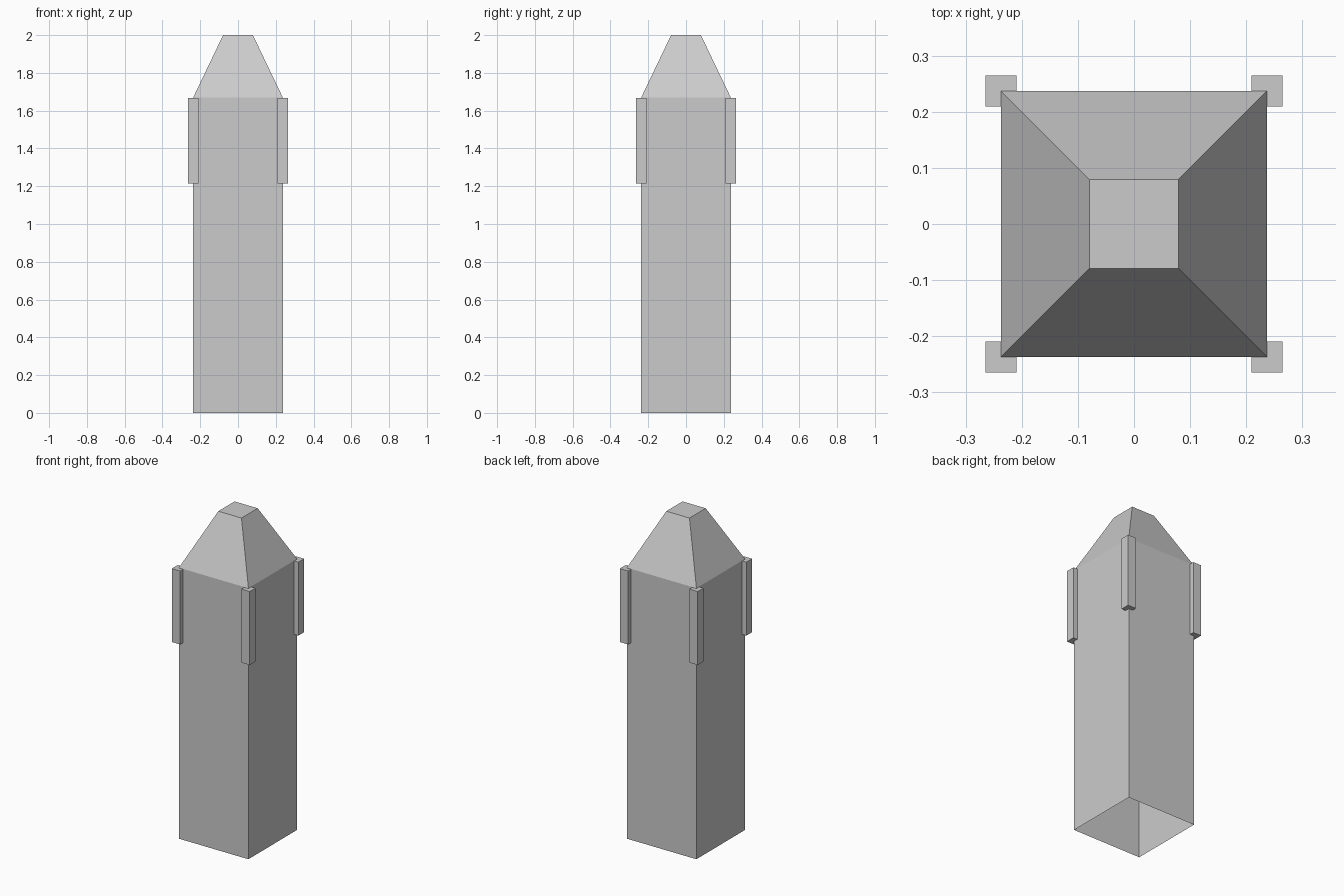
import bpy, bmesh

if "Cube" in bpy.data.objects:
    bpy.data.objects.remove(bpy.data.objects["Cube"])

BODY, TIP = 0.237, 0.079      # half widths
EAVES, TOP = 1.67, 2.0


def make_object(name, bm):
    bmesh.ops.recalc_face_normals(bm, faces=bm.faces)
    mesh = bpy.data.meshes.new(name)
    bm.to_mesh(mesh)
    bm.free()
    ob = bpy.data.objects.new(name, mesh)
    bpy.context.collection.objects.link(ob)
    return ob


def square_ring(bm, half, z):
    return [bm.verts.new((sx * half, sy * half, z))
            for sx, sy in ((-1, -1), (1, -1), (1, 1), (-1, 1))]


# Tower shell: straight shaft, tapered roof, flat cap, open underneath
bm = bmesh.new()
rings = [square_ring(bm, h, z) for h, z in ((BODY, 0), (BODY, EAVES), (TIP, TOP))]
for low, high in zip(rings, rings[1:]):
    for i in range(4):
        j = (i + 1) % 4
        bm.faces.new((low[i], low[j], high[j], high[i]))
bm.faces.new(rings[-1])
make_object("tower_shell", bm)

# Corner posts hugging the top of the shaft
POST_LOW, POST_HIGH, POST_WIDTH = 1.215, 1.668, 0.056
for y_name, sy in (("front", -1), ("back", 1)):
    for x_name, sx in (("left", -1), ("right", 1)):
        bm = bmesh.new()
        bmesh.ops.create_cube(bm, size=1)
        bmesh.ops.scale(bm, verts=bm.verts,
                        vec=(POST_WIDTH, POST_WIDTH, POST_HIGH - POST_LOW))
        post = make_object(f"corner_post_{y_name}_{x_name}", bm)
        post.location = (sx * BODY, sy * BODY, (POST_LOW + POST_HIGH) / 2)
